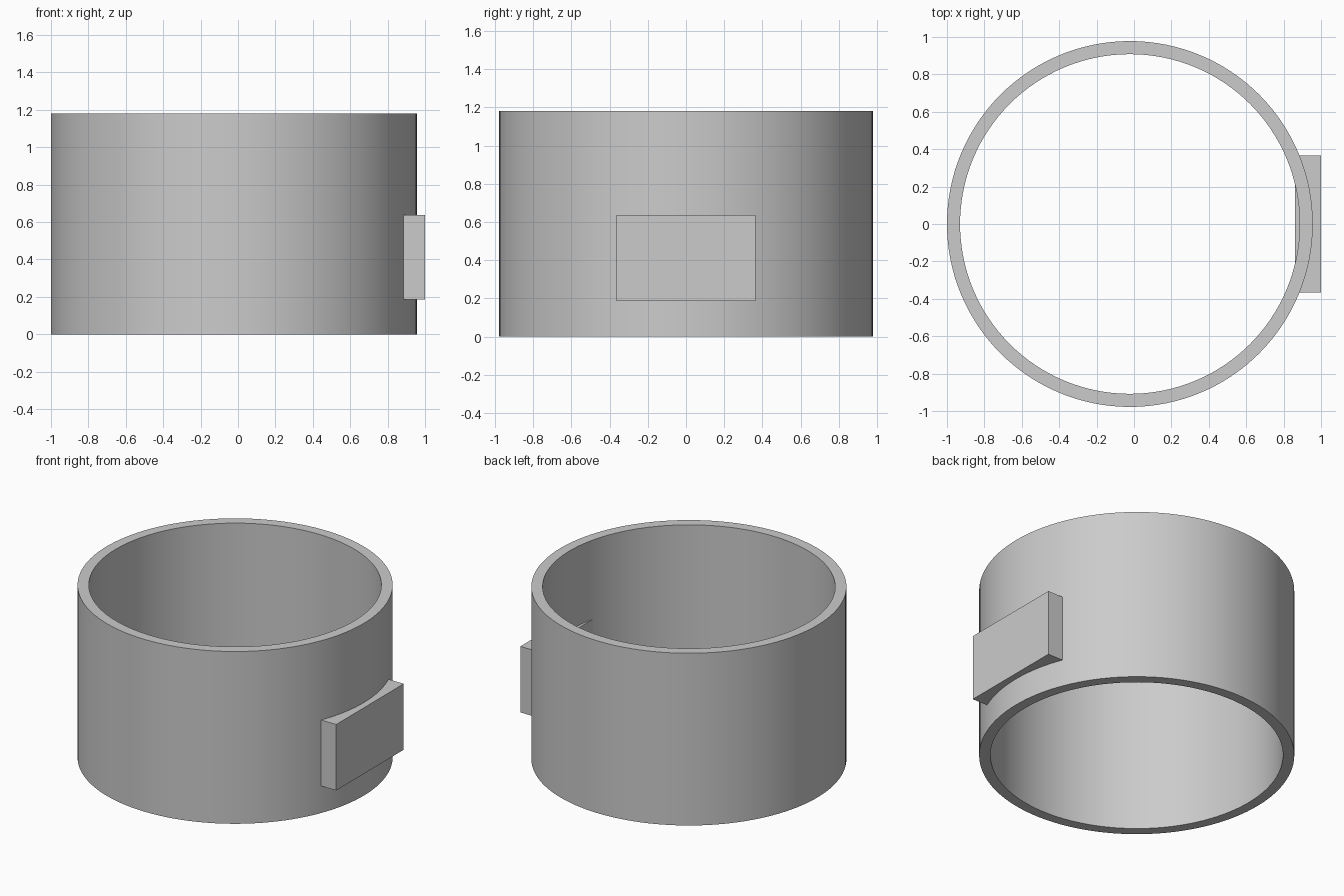
import bpy, bmesh, math

cube = bpy.data.objects.get("Cube")
if cube:
    bpy.data.objects.remove(cube, do_unlink=True)

OUTER, INNER, HEIGHT = 0.978, 0.908, 1.18
CENTRE_X = -0.022
SEGMENTS = 128

grey = bpy.data.materials.new("light_grey")
grey.use_nodes = True
colour = (0.6, 0.6, 0.6, 1)
grey.diffuse_color = colour
grey.node_tree.nodes["Principled BSDF"].inputs["Base Color"].default_value = colour


def add_object(name, bm):
    bmesh.ops.recalc_face_normals(bm, faces=bm.faces)
    mesh = bpy.data.meshes.new(name)
    bm.to_mesh(mesh)
    bm.free()
    mesh.materials.append(grey)
    obj = bpy.data.objects.new(name, mesh)
    bpy.context.collection.objects.link(obj)
    return obj


# Open ring: a rectangular wall section swept around the axis
bm = bmesh.new()
section = [(INNER, 0), (OUTER, 0), (OUTER, HEIGHT), (INNER, HEIGHT)]
loops = []
for i in range(SEGMENTS):
    a = math.tau * i / SEGMENTS
    loops.append([bm.verts.new((r * math.cos(a), r * math.sin(a), z)) for r, z in section])
for i, here in enumerate(loops):
    after = loops[(i + 1) % SEGMENTS]
    for j in range(4):
        k = (j + 1) % 4
        bm.faces.new((here[j], after[j], after[k], here[k]))
ring = add_object("ring_wall", bm)
ring.location.x = CENTRE_X
bpy.context.view_layer.objects.active = ring
ring.select_set(True)
bpy.ops.object.shade_smooth_by_angle(angle=math.radians(30))

# Flat block set through the side wall
bm = bmesh.new()
bmesh.ops.create_cube(bm, size=1)
bmesh.ops.scale(bm, vec=(0.14, 0.73, 0.452), verts=bm.verts)
block = add_object("side_block", bm)
block.location = (0.93, 0, 0.411)
